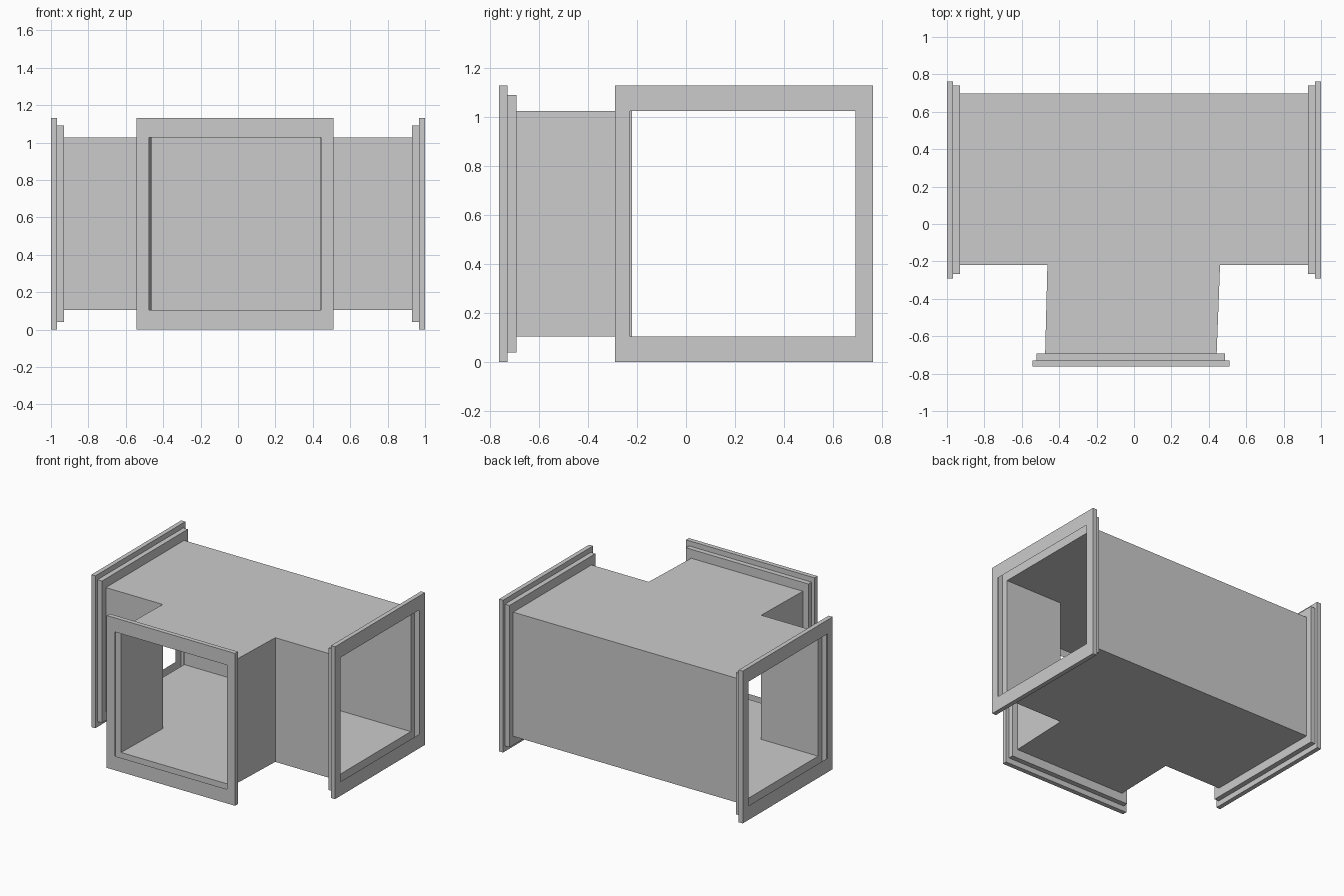
import bpy
import bmesh

if "Cube" in bpy.data.objects:
    bpy.data.objects.remove(bpy.data.objects["Cube"])

Z0, Z1 = 0.105, 1.026          # duct floor and ceiling


def finish(name, bm):
    bmesh.ops.recalc_face_normals(bm, faces=bm.faces)
    mesh = bpy.data.meshes.new(name)
    bm.to_mesh(mesh)
    bm.free()
    obj = bpy.data.objects.new(name, mesh)
    bpy.context.collection.objects.link(obj)
    return obj


def flange(name, rings, place):
    """Loft a hollow stepped sheet through rectangles (depth, u0, u1, z0, z1)."""
    bm = bmesh.new()
    loops = []
    for d, u0, u1, z0, z1 in rings:
        corners = ((u0, z0), (u1, z0), (u1, z1), (u0, z1))
        loops.append([bm.verts.new(place(d, u, z)) for u, z in corners])
    for a, b in zip(loops, loops[1:]):
        for i in range(4):
            j = (i + 1) % 4
            bm.faces.new((a[i], a[j], b[j], b[i]))
    return finish(name, bm)


def rings(depths, duct, step, rim, hole):
    """Duct edge, small step, wide rim, then back in to the opening."""
    d0, d1, d2 = depths
    spans = [(d0, duct), (d0, step), (d1, step), (d1, rim), (d2, rim), (d2, hole)]
    heights = [(Z0, Z1), (0.04, 1.092), (0.04, 1.092), (0, 1.13), (0, 1.13), (Z0, Z1)]
    return [(d, *u, *z) for (d, u), z in zip(spans, heights)]


# T-shaped sheet duct: outline extruded upwards, three ends left open
outline = [(-0.93, 0.697), (-0.93, -0.22), (-0.463, -0.22), (-0.475, -0.692),
           (0.442, -0.692), (0.46, -0.22), (0.93, -0.22), (0.93, 0.697)]
open_ends = {0, 3, 6}
bm = bmesh.new()
low = [bm.verts.new((x, y, Z0)) for x, y in outline]
high = [bm.verts.new((x, y, Z1)) for x, y in outline]
bm.faces.new(low[::-1])
bm.faces.new(high)
for i in range(8):
    if i not in open_ends:
        j = (i + 1) % 8
        bm.faces.new((low[i], low[j], high[j], high[i]))
finish("tee_duct", bm)

# Flanges on both ends of the main run
run = rings((0.93, 0.967, 1.0), (-0.22, 0.697), (-0.266, 0.74),
            (-0.291, 0.763), (-0.228, 0.693))
for side, label in ((-1, "left"), (1, "right")):
    flange(label + "_flange", run, lambda d, u, z: (side * d, u, z))

# Flange on the branch
branch = rings((0.692, 0.729, 0.763), (-0.475, 0.442), (-0.52, 0.486),
               (-0.544, 0.51), (-0.475, 0.445))
flange("branch_flange", branch, lambda d, u, z: (u, -d, z))
